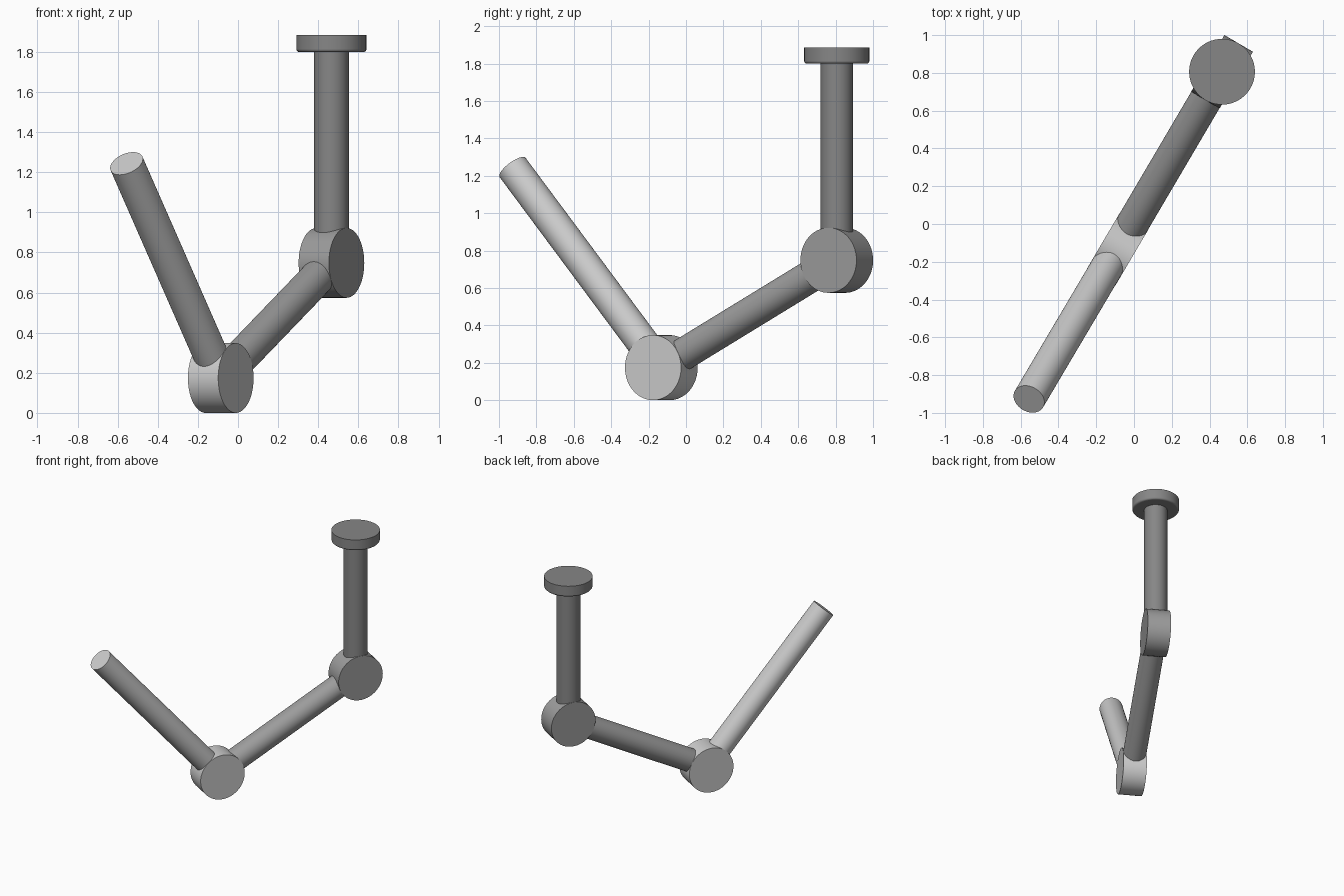
import bpy
import bmesh
import math
from mathutils import Vector

if "Cube" in bpy.data.objects:
    bpy.data.objects.remove(bpy.data.objects["Cube"])

R_LINK, R_JOINT, JOINT_W = 0.0865, 0.174, 0.175

# Key points along the jointed arm, all in one vertical plane
elbow_low = Vector((-0.086, -0.132, 0.174))
elbow_high = Vector((0.466, 0.806, 0.748))
tip = Vector((-0.556, -0.927, 1.244))
flange_z, top_z = 1.80, 1.885
arm = elbow_high - elbow_low
hinge = Vector((arm.y, -arm.x, 0)).normalized()


def grey(name, value):
    mat = bpy.data.materials.new(name)
    mat.diffuse_color = (value, value, value, 1)
    mat.use_nodes = True
    mat.node_tree.nodes["Principled BSDF"].inputs["Base Color"].default_value = mat.diffuse_color
    return mat


light, mid, dark = grey("light_grey", 0.58), grey("mid_grey", 0.33), grey("dark_grey", 0.24)


def rod(name, start, end, radius, mat):
    """Smooth round cylinder between two points."""
    axis = end - start
    bpy.ops.mesh.primitive_cylinder_add(
        vertices=72, radius=radius, depth=axis.length, location=(start + end) / 2,
        rotation=axis.to_track_quat('Z', 'Y').to_euler())
    obj = bpy.context.object
    obj.name = name
    obj.data.materials.append(mat)
    bpy.ops.object.shade_smooth_by_angle(angle=math.radians(30))
    return obj


# Hinge drums
for name, centre, mat in (("lower_joint", elbow_low, light), ("upper_joint", elbow_high, mid)):
    rod(name, centre - hinge * JOINT_W / 2, centre + hinge * JOINT_W / 2, R_JOINT, mat)

# Arm links, each starting just inside its drum
inset = 0.12
rod("end_link", elbow_low + (tip - elbow_low).normalized() * inset, tip, R_LINK, light)
rod("middle_link", elbow_low + arm.normalized() * inset,
    elbow_high - arm.normalized() * inset, R_LINK, mid)
mount = Vector((elbow_high.x, elbow_high.y, 0))
rod("mount_link", elbow_high + Vector((0, 0, inset)),
    mount + Vector((0, 0, flange_z + 0.01)), R_LINK, dark)

# Mounting flange with a softened lower rim
flange = rod("mount_flange", mount + Vector((0, 0, flange_z)),
             mount + Vector((0, 0, top_z)), R_JOINT, dark)
bm = bmesh.new()
bm.from_mesh(flange.data)
low = min(v.co.z for v in bm.verts)
rim = [e for e in bm.edges if all(abs(v.co.z - low) < 1e-4 for v in e.verts)]
bmesh.ops.bevel(bm, geom=rim, offset=0.012, segments=3, profile=0.5, affect='EDGES')
bm.to_mesh(flange.data)
bm.free()
bpy.context.view_layer.objects.active = flange
bpy.ops.object.shade_smooth_by_angle(angle=math.radians(35))
